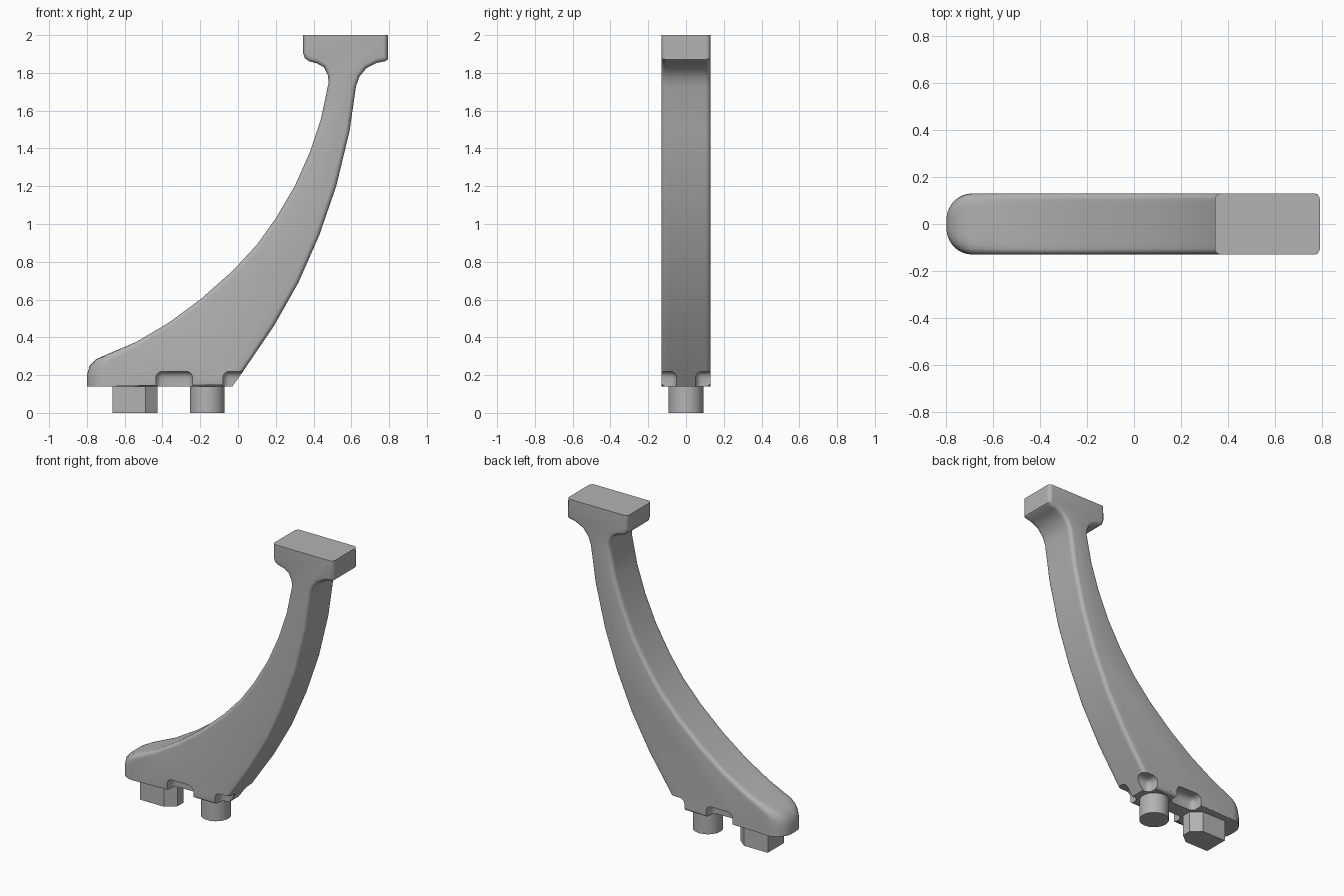
import bpy, bmesh, math
from mathutils import Vector

if "Cube" in bpy.data.objects:
    bpy.data.objects.remove(bpy.data.objects["Cube"])

grey = bpy.data.materials.new("plain_grey")
grey.use_nodes = True
COLOUR = (0.45, 0.45, 0.45, 1)
grey.diffuse_color = COLOUR
grey.node_tree.nodes["Principled BSDF"].inputs["Base Color"].default_value = COLOUR

BASE, TOP, HALF = 0.14, 2.0, 0.13   # underside, top, half thickness


def finish(name, bm):
    bmesh.ops.recalc_face_normals(bm, faces=bm.faces[:])
    mesh = bpy.data.meshes.new(name)
    bm.to_mesh(mesh)
    bm.free()
    mesh.materials.append(grey)
    obj = bpy.data.objects.new(name, mesh)
    bpy.context.collection.objects.link(obj)
    return obj


def loft(name, rings):
    """Skin a list of equal closed rings and cap both ends."""
    bm = bmesh.new()
    loops = [[bm.verts.new(p) for p in ring] for ring in rings]
    n = len(loops[0])
    for a, b in zip(loops, loops[1:]):
        for i in range(n):
            j = (i + 1) % n
            bm.faces.new((a[i], a[j], b[j], b[i]))
    bm.faces.new(loops[0])
    bm.faces.new(loops[-1])
    return finish(name, bm)


# Side outline, clockwise from the toe: concave back, flange, outer curve
outline = [Vector(p) for p in [
    (-.80, BASE), (-.80, .20), (-.785, .25), (-.75, .285), (-.70, .307),
    (-.54, .375), (-.37, .475), (-.20, .60), (-.03, .75), (.10, .89),
    (.20, 1.03), (.30, 1.20), (.38, 1.38), (.44, 1.56), (.48, 1.75),
    (.475, 1.79), (.455, 1.83), (.42, 1.85), (.375, 1.862), (.354, 1.878),
    (.345, 1.905), (.345, TOP), (.793, TOP), (.793, 1.872), (.78, 1.862),
    (.735, 1.853), (.68, 1.825), (.643, 1.78), (.625, 1.73), (.59, 1.49),
    (.52, 1.20), (.43, .94), (.32, .69), (.19, .46), (.02, .21), (-.03, BASE)]]


def inward(i):
    p = outline[i]
    a = (p - outline[i - 1]).normalized()
    b = (outline[(i + 1) % len(outline)] - p).normalized()
    if p.y in (BASE, TOP):               # stay on the flat ends
        return Vector((1 if i in (0, 21) else -1, 0))
    t = (a + b).normalized()
    return Vector((t.y, -t.x))


def ring_at(y):
    ring = []
    for i, p in enumerate(outline):
        toe = max(0, min(1, (-.68 - p.x) / .12))
        radius = .025 + .085 * toe
        over = max(0, abs(y) - HALF + radius)
        inset = radius - math.sqrt(max(0, radius ** 2 - over ** 2))
        d = inward(i).lerp(Vector((1, 0)), toe)
        q = p + d * inset
        ring.append((q.x, y, q.y))
    return ring


depths = [0, .03, .05, .07, .088, .105, .1125, .119, .125, .1285, HALF]
ys = [-d for d in reversed(depths)] + depths[1:]
bracket = loft("curved_bracket", [ring_at(y) for y in ys])

# Rounded pockets in the underside, one pair mid foot and one pair at the heel
for x0, x1 in ((-.435, -.24), (-.08, .16)):
    for side in (-1, 1):
        bm = bmesh.new()
        bmesh.ops.create_cube(bm, size=1)
        for v in bm.verts:
            v.co = ((x0 + x1) / 2 + v.co.x * (x1 - x0),
                    side * .15 + v.co.y * .20, .12 + v.co.z * .20)
        bmesh.ops.bevel(bm, geom=bm.edges[:], offset=.035, segments=4,
                        profile=.5, affect='EDGES')
        cutter = finish("pocket_cutter", bm)
        cutter.hide_render = True
        mod = bracket.modifiers.new("pocket", 'BOOLEAN')
        mod.operation, mod.solver, mod.object = 'DIFFERENCE', 'EXACT', cutter
        bpy.context.view_layer.objects.active = bracket
        bpy.ops.object.modifier_apply(modifier=mod.name)
        bpy.data.objects.remove(cutter)


def peg(name, shape):
    return loft(name, [[(x, y, z) for x, y in shape] for z in (0, BASE + .03)])


# Pegs under the foot: one round, one with two chamfered corners
round_peg = peg("round_peg", [(-.163 + .092 * math.cos(math.tau * k / 32),
                               .092 * math.sin(math.tau * k / 32)) for k in range(32)])
key_peg = peg("key_peg", [(-.665, -.085), (-.49, -.085), (-.425, -.032),
                          (-.425, .032), (-.49, .085), (-.665, .085)])

bpy.ops.object.select_all(action='DESELECT')
for obj in (bracket, round_peg, key_peg):
    obj.select_set(True)
bpy.context.view_layer.objects.active = bracket
bpy.ops.object.shade_smooth_by_angle(angle=math.radians(35))
